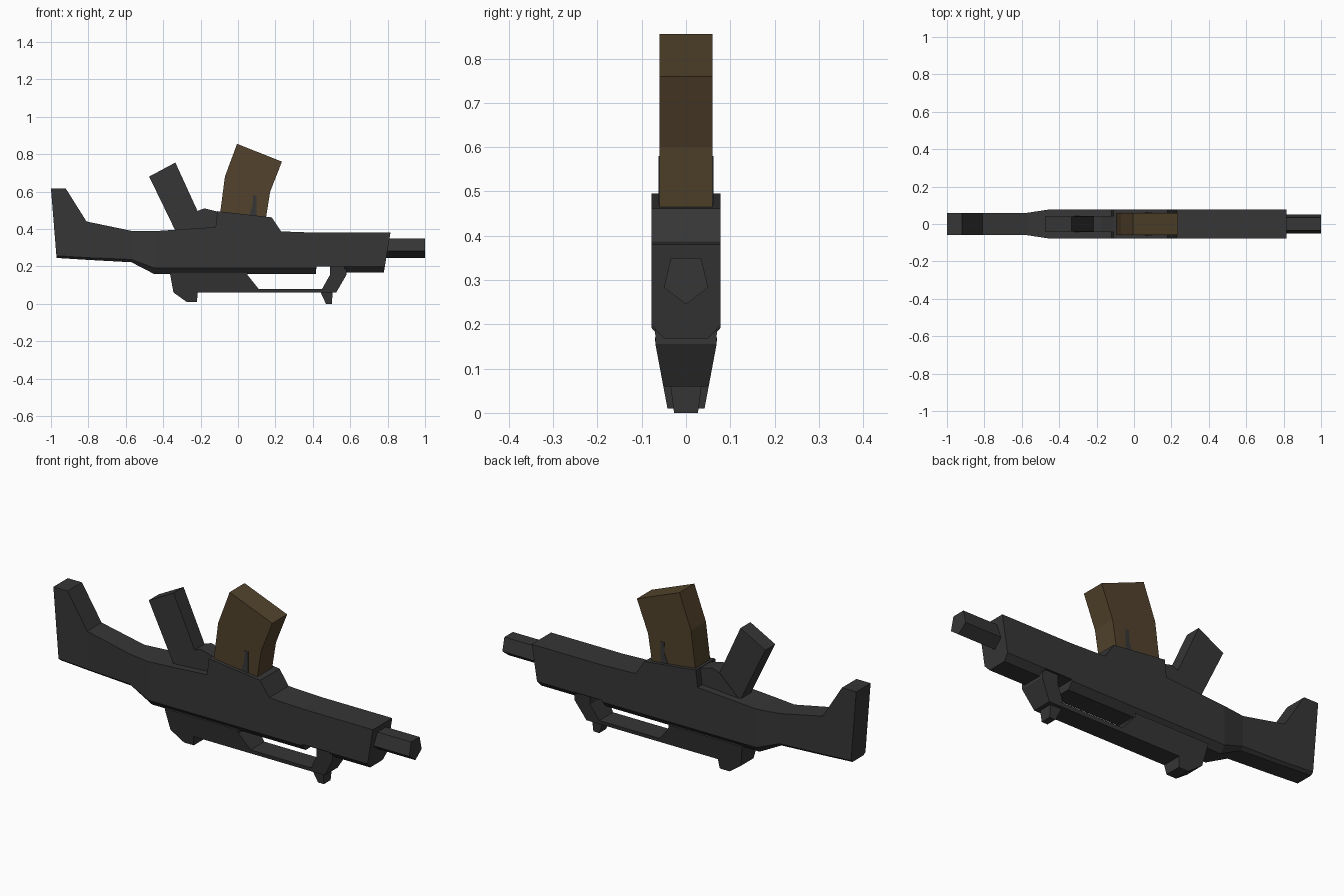
import bpy, bmesh

if "Cube" in bpy.data.objects:
    bpy.data.objects.remove(bpy.data.objects["Cube"])


def material(name, rgb):
    m = bpy.data.materials.new(name)
    m.diffuse_color = (*rgb, 1)
    m.use_nodes = True
    m.node_tree.nodes["Principled BSDF"].inputs["Base Color"].default_value = m.diffuse_color
    return m


DARK = material("dark_grey", (0.037, 0.037, 0.037))
BROWN = material("brown", (0.085, 0.055, 0.025))


def loft(name, rings, mat):
    """Skin a list of equal-length point rings and cap both ends."""
    bm = bmesh.new()
    vs = [[bm.verts.new(p) for p in r] for r in rings]
    n = len(rings[0])
    for a, b in zip(vs, vs[1:]):
        for i in range(n):
            j = (i + 1) % n
            bm.faces.new((a[i], a[j], b[j], b[i]))
    bm.faces.new(vs[0])
    bm.faces.new(vs[-1][::-1])
    bmesh.ops.recalc_face_normals(bm, faces=bm.faces[:])
    me = bpy.data.meshes.new(name)
    bm.to_mesh(me)
    bm.free()
    me.materials.append(mat)
    ob = bpy.data.objects.new(name, me)
    bpy.context.collection.objects.link(ob)
    return ob


def prism(name, profile, mat, width):
    """Extrude an x-z profile across y; width(z) gives the half width."""
    return loft(name, [[(x, s * width(z), z) for x, z in profile] for s in (-1, 1)], mat)


# Stock and receiver: stations of top x, top z, bottom x, bottom z,
# half width, chamfer height, bottom half width
stations = [
    (-1.0, .615, -.97, .245, .058, .012, .045),
    (-.92, .615, -.92, .242, .058, .012, .045),
    (-.81, .44, -.81, .235, .058, .012, .045),
    (-.57, .39, -.57, .222, .060, .015, .045),
    (-.45, .388, -.45, .16, .078, .032, .05),
    (-.12, .41, -.12, .16, .078, .032, .05),
    (-.11, .495, -.11, .16, .078, .032, .05),
    (.18, .462, .18, .16, .078, .032, .05),
    (.23, .387, .23, .16, .078, .032, .05),
    (.417, .38, .417, .16, .078, .032, .05),
    (.419, .38, .419, .198, .078, .002, .076),
    (.568, .38, .568, .198, .078, .002, .076),
    (.57, .38, .57, .168, .078, .03, .05),
    (.815, .38, .78, .168, .078, .03, .05),
]
rings = []
for xt, zt, xb, zb, w, c, bw in stations:
    xc = xb + (xt - xb) * c / (zt - zb)
    rings.append([(xt, -w, zt), (xc, -w, zb + c), (xb, -bw, zb),
                  (xb, bw, zb), (xc, w, zb + c), (xt, w, zt)])
loft("stock_and_receiver", rings, DARK)

# Five-sided barrel
section = [(-.034, .35), (-.05, .283), (0, .245), (.05, .283), (.034, .35)]
loft("barrel", [[(x, y, z) for y, z in section] for x in (.76, 1.0)], DARK)

# Grip and the small guard beside it
prism("grip", [(-.475, .68), (-.335, .755), (-.2, .46), (-.2, .36), (-.32, .36)],
      DARK, lambda z: .04)
prism("grip_guard", [(-.33, .39), (-.22, .495), (-.18, .51), (-.10, .49), (-.10, .39)],
      DARK, lambda z: .042)

# Curved magazine with a small dark mark on each side
prism("magazine", [(-.1, .45), (-.07, .68), (-.005, .855), (.235, .76),
                   (.172, .6), (.145, .43)], BROWN, lambda z: .06)
mark = [(.058, .47), (.078, .525), (.08, .58), (.1, .58), (.1, .47)]
for side, name in ((-1, "magazine_mark_front"), (1, "magazine_mark_back")):
    loft(name, [[(x, side * y, z) for x, z in mark] for y in (.058, .062)], DARK)


# Carry handle: tapers towards its lower edge
def taper(z):
    return .04 + .03 * min(z, .16) / .16


prism("handle_rear", [(-.365, .17), (-.345, .06), (-.275, .01), (-.22, .01),
                      (-.215, .06), (.11, .06), (.11, .08), (.05, .155), (.05, .17)],
      DARK, taper)
prism("handle_bar", [(.10, .06), (.10, .08), (.46, .08), (.46, .06)], DARK, taper)
prism("handle_post", [(.44, .06), (.45, .08), (.492, .155), (.492, .21),
                      (.58, .21), (.58, .155), (.525, .06)], DARK, taper)
prism("front_sight", [(.44, .065), (.47, 0), (.503, 0), (.505, .065)],
      DARK, lambda z: .027 + .13 * z)
